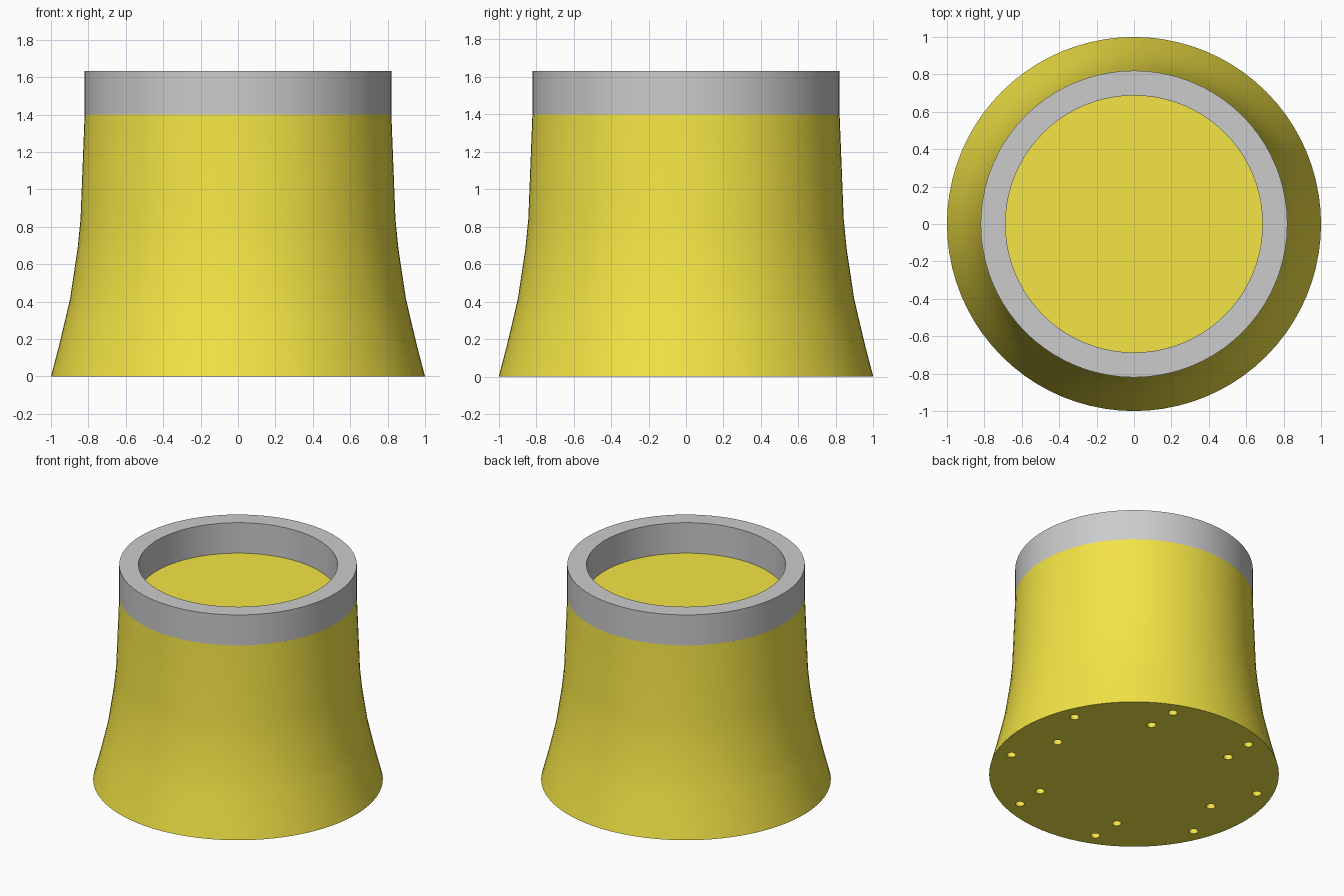
import bpy, bmesh
from math import cos, sin, pi, radians
from mathutils import Matrix

if "Cube" in bpy.data.objects:
    bpy.data.objects.remove(bpy.data.objects["Cube"])

SIDES = 80


def add_object(name, bm):
    bmesh.ops.recalc_face_normals(bm, faces=bm.faces)
    mesh = bpy.data.meshes.new(name)
    bm.to_mesh(mesh)
    bm.free()
    obj = bpy.data.objects.new(name, mesh)
    bpy.context.collection.objects.link(obj)
    return obj


def activate(obj):
    bpy.ops.object.select_all(action='DESELECT')
    obj.select_set(True)
    bpy.context.view_layer.objects.active = obj


def lathe(name, profile, closed):
    """Revolve (radius, z) points; an open profile is capped at both ends."""
    bm = bmesh.new()
    rings = [[bm.verts.new((r * cos(2 * pi * i / SIDES), r * sin(2 * pi * i / SIDES), z))
              for i in range(SIDES)] for r, z in profile]
    pairs = list(zip(rings, rings[1:]))
    if closed:
        pairs.append((rings[-1], rings[0]))
    else:
        bm.faces.new(rings[0][::-1])
        bm.faces.new(rings[-1])
    for low, high in pairs:
        for i in range(SIDES):
            j = (i + 1) % SIDES
            bm.faces.new((low[i], low[j], high[j], high[i]))
    return add_object(name, bm)


# Flared body
body = lathe("flared_body", [(1.0, 0), (0.958, 0.16), (0.92, 0.32), (0.897, 0.42),
                             (0.858, 0.68), (0.842, 0.84), (0.82, 1.4)], False)

# Small blind holes in the underside: outer circle of eight, inner circle of six
bm = bmesh.new()
depth = 0.2
for count, radius, offset in ((8, 0.888, 22.5), (6, 0.69, 0)):
    for i in range(count):
        a = radians(offset) + 2 * pi * i / count
        bmesh.ops.create_cone(bm, cap_ends=True, segments=20, radius1=0.032, radius2=0.032,
                              depth=2 * depth,
                              matrix=Matrix.Translation((radius * cos(a), radius * sin(a), 0)))
cutter = add_object("hole_cutter", bm)
cutter.hide_render = True
cut = body.modifiers.new("holes", 'BOOLEAN')
cut.operation = 'DIFFERENCE'
cut.solver = 'EXACT'
cut.object = cutter
activate(body)
bpy.ops.object.modifier_apply(modifier=cut.name)
bpy.data.objects.remove(cutter)

# Grey rim standing on the body
rim = lathe("top_rim", [(0.82, 1.4), (0.82, 1.632), (0.687, 1.632), (0.687, 1.4)], True)

yellow = bpy.data.materials.new("yellow")
yellow.diffuse_color = (0.9, 0.78, 0.06, 1)
yellow.use_nodes = True
yellow.node_tree.nodes["Principled BSDF"].inputs["Base Color"].default_value = yellow.diffuse_color
body.data.materials.clear()
body.data.materials.append(yellow)

for obj in (body, rim):
    activate(obj)
    bpy.ops.object.shade_smooth_by_angle(angle=radians(30))
